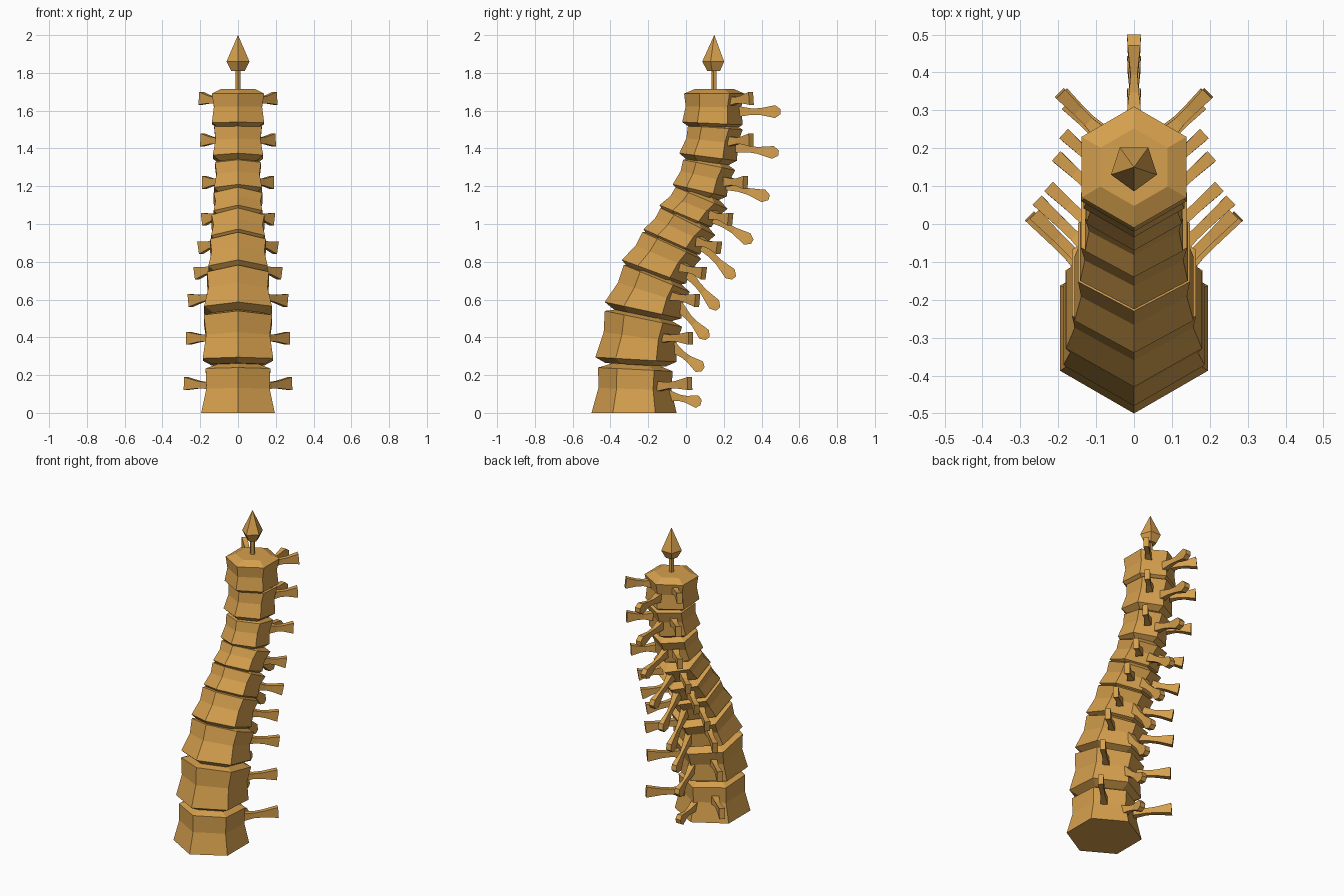
import bpy, bmesh, math
from mathutils import Vector

cube = bpy.data.objects.get("Cube")
if cube:
    bpy.data.objects.remove(cube, do_unlink=True)

bone = bpy.data.materials.new("amber_bone")
bone.use_nodes = True
colour = (0.67, 0.35, 0.075, 1)
bone.diffuse_color = colour
bone.node_tree.nodes["Principled BSDF"].inputs["Base Color"].default_value = colour


def loft(name, rings):
    """Skin a list of equal-sized point rings and cap both ends."""
    bm = bmesh.new()
    loops = [[bm.verts.new(p) for p in ring] for ring in rings]
    for low, high in zip(loops, loops[1:]):
        for i in range(len(low)):
            j = (i + 1) % len(low)
            bm.faces.new((low[i], low[j], high[j], high[i]))
    bm.faces.new(loops[0])
    bm.faces.new(loops[-1])
    bmesh.ops.recalc_face_normals(bm, faces=bm.faces)
    mesh = bpy.data.meshes.new(name)
    bm.to_mesh(mesh)
    bm.free()
    mesh.materials.append(bone)
    obj = bpy.data.objects.new(name, mesh)
    bpy.context.collection.objects.link(obj)
    return obj


def hexagon(front, back, scale=1, lift=0):
    """Tilted hexagon with points at the given front and back."""
    centre, axis = (front + back) / 2, (back - front) / 2
    side = Vector((axis.length, 0, 0))
    normal = side.cross(axis).normalized()
    return [centre + normal * lift
            + (axis * math.cos(a) + side * math.sin(a)) * scale
            for a in (math.pi * k / 3 for k in range(6))]


def process(name, start, end, sections):
    """Bony bar from start to end; sections are (position, half width, half height)."""
    along = (end - start).normalized()
    side = along.cross(Vector((0, 0, 1))).normalized()
    up = side.cross(along)
    rings = []
    for t, w, h in sections:
        p = start.lerp(end, t)
        rings.append([p + side * w * a + up * h * b
                      for a, b in ((-1, -1), (1, -1), (1, 1), (-1, 1))])
    return loft(name, rings)


def yz(pair):
    return Vector((0, pair[0], pair[1]))


# Per vertebra (y, z): bottom front, bottom back, top front, top back,
# side process tip, rear spine tip
vertebrae = [
    ((-.5, 0), (-.05, 0), (-.465, .24), (-.07, .22), (.02, .155), (.08, .055)),
    ((-.48, .295), (-.05, .27), (-.43, .54), (-.02, .455), (.025, .395), (.09, .23)),
    ((-.43, .587), (-.025, .5), (-.33, .783), (.02, .64), (.06, .595), (.115, .395)),
    ((-.34, .81), (0, .685), (-.23, .957), (.08, .815), (.095, .74), (.17, .55)),
    ((-.225, .973), (.075, .84), (-.135, 1.085), (.155, .94), (.175, .875), (.255, .715)),
    ((-.14, 1.1), (.135, .985), (-.055, 1.195), (.22, 1.08), (.235, 1.025), (.35, .905)),
    ((-.07, 1.21), (.215, 1.145), (-.015, 1.34), (.26, 1.285), (.315, 1.22), (.44, 1.14)),
    ((-.035, 1.375), (.27, 1.335), (.01, 1.52), (.3, 1.5), (.345, 1.445), (.49, 1.375)),
    ((-.02, 1.54), (.3, 1.525), (-.01, 1.69), (.31, 1.69), (.345, 1.665), (.5, 1.595)),
]

side_sections = [(0, .022, .026), (.35, .014, .017), (.6, .014, .02), (1, .017, .034)]
spine_sections = [(0, .022, .03), (.35, .013, .017), (.55, .009, .018),
                  (.88, .017, .034), (1, .018, .014)]

for n, row in enumerate(vertebrae, 1):
    low_f, low_b, top_f, top_b, side_tip, spine_tip = map(yz, row)
    radius = (low_b - low_f).length / 2

    # Waisted hexagonal body with sloping end caps
    rings = [hexagon(low_f, low_b),
             hexagon(low_f.lerp(top_f, .55), low_b.lerp(top_b, .55), .92),
             hexagon(top_f, top_b),
             hexagon(top_f, top_b, .64, .025)]
    if n > 1:
        rings.insert(0, hexagon(low_f, low_b, .74, -.028))
    loft(f"vertebra_body_{n}", rings)

    # Pair of side processes sweeping outward and back
    tilt = (top_b - top_f + low_b - low_f).normalized()
    for label, s in (("left", 1), ("right", -1)):
        tip = Vector((s * radius * 1.22, side_tip.y, side_tip.z))
        reach = radius * .72
        root = tip - tilt * reach - Vector((s * reach, 0, .018))
        process(f"{label}_process_{n}", root, tip, side_sections)

    # Rear spine
    root = low_b.lerp(top_b, .42) - tilt * .04
    process(f"rear_spine_{n}", root, spine_tip, spine_sections)


# Five-sided stem and spearhead on top
def pentagon(radius, z):
    return [Vector((radius * math.sin(a), .15 - radius * math.cos(a), z))
            for a in (math.tau * k / 5 for k in range(5))]


loft("tip_stem", [pentagon(.015, 1.7), pentagon(.015, 1.83)])
loft("tip_spearhead", [pentagon(.037, 1.81), pentagon(.064, 1.86), pentagon(.0005, 2)])
